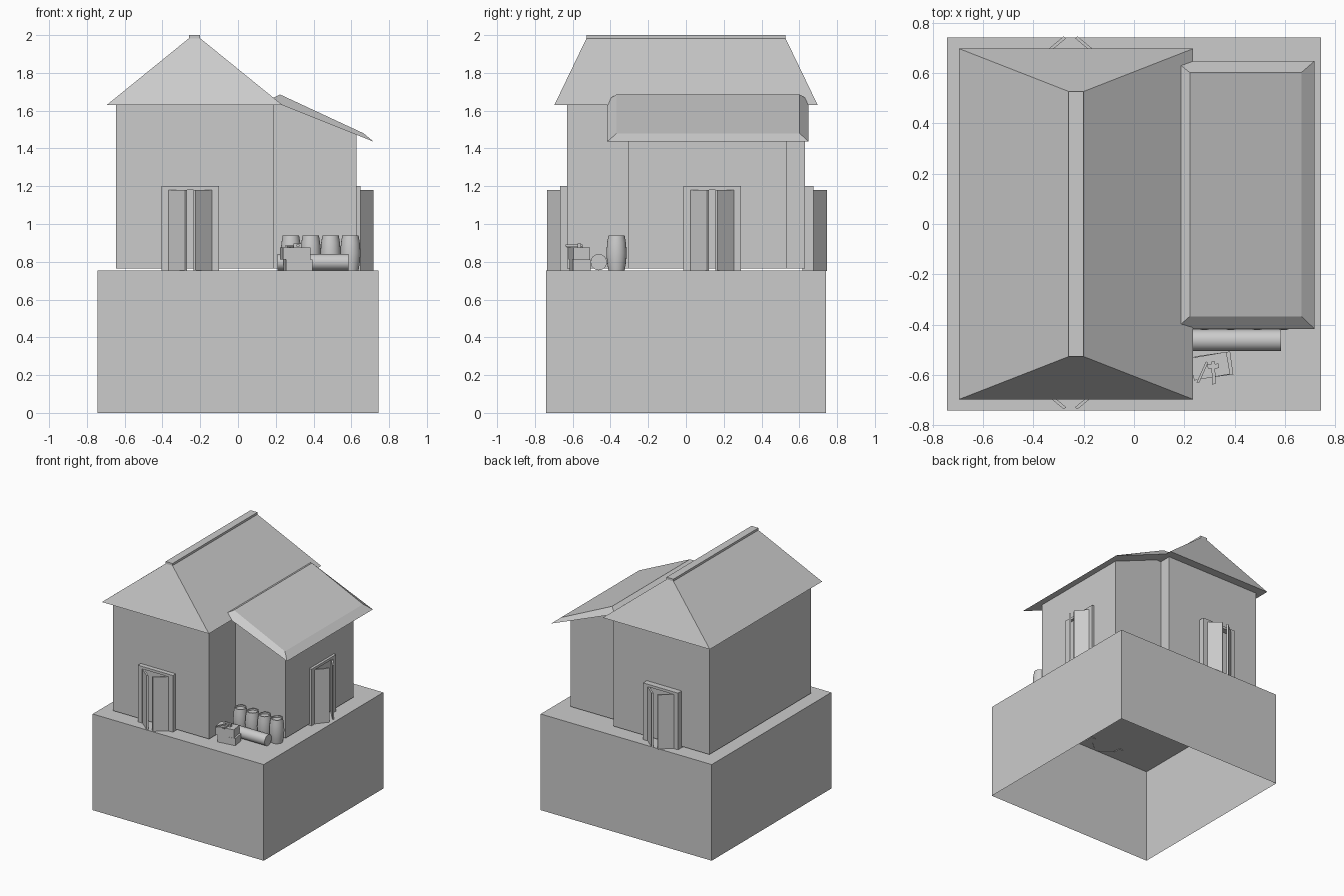
import bpy, bmesh, math
from mathutils import Matrix, Vector

if "Cube" in bpy.data.objects:
    bpy.data.objects.remove(bpy.data.objects["Cube"])


def make(name, verts, faces):
    me = bpy.data.meshes.new(name)
    me.from_pydata(verts, [], faces)
    bm = bmesh.new()
    bm.from_mesh(me)
    bmesh.ops.recalc_face_normals(bm, faces=bm.faces)
    bm.to_mesh(me)
    bm.free()
    ob = bpy.data.objects.new(name, me)
    bpy.context.collection.objects.link(ob)
    return ob


HEX = [(0, 3, 2, 1), (4, 5, 6, 7), (0, 1, 5, 4), (1, 2, 6, 5), (2, 3, 7, 6), (3, 0, 4, 7)]


def rect(x0, x1, y0, y1, za, zb=None):
    """Four corners; za on the x0 side, zb on the x1 side."""
    zb = za if zb is None else zb
    return [(x0, y0, za), (x1, y0, zb), (x1, y1, zb), (x0, y1, za)]


def hexa(name, low, high, open_bottom=False):
    return make(name, low + high, HEX[1:] if open_bottom else HEX)


def box(name, x0, x1, y0, y1, z0, z1, open_bottom=False):
    return hexa(name, rect(x0, x1, y0, y1, z0), rect(x0, x1, y0, y1, z1), open_bottom)


def place(ob, x, y, angle, z=0):
    ob.matrix_world = Matrix.Translation((x, y, z)) @ Matrix.Rotation(math.radians(angle), 4, 'Z')
    return ob


def lathe(name, profile, n=24):
    """Revolve (radius, z) points round z, closing both ends."""
    verts = [(r * math.cos(2 * math.pi * i / n), r * math.sin(2 * math.pi * i / n), z)
             for r, z in profile for i in range(n)]
    faces = [(k * n + i, k * n + (i + 1) % n, (k + 1) * n + (i + 1) % n, (k + 1) * n + i)
             for k in range(len(profile) - 1) for i in range(n)]
    last = (len(profile) - 1) * n
    faces += [tuple(range(n))[::-1], tuple(range(last, last + n))]
    ob = make(name, verts, faces)
    bpy.ops.object.select_all(action='DESELECT')
    bpy.context.view_layer.objects.active = ob
    ob.select_set(True)
    bpy.ops.object.shade_smooth_by_angle(angle=math.radians(35))
    return ob


# Hollow plinth, open underneath
G = 0.755
box("plinth", -0.743, 0.743, -0.742, 0.742, 0, G, open_bottom=True)

# Main house walls, hipped roof and ridge cap
box("main_walls", -0.645, 0.19, -0.63, 0.63, 0.765, 1.632)
hexa("main_roof", rect(-0.695, 0.235, -0.697, 0.697, 1.63),
     rect(-0.26, -0.2, -0.527, 0.527, 1.983))
box("ridge_cap", -0.26, -0.2, -0.527, 0.527, 1.98, 2.0)

# Side annex: walls, sloping gable filler and bevelled lean-to roof
box("annex_walls", 0.185, 0.628, -0.305, 0.535, 0.765, 1.45)
hexa("annex_gable", rect(0.185, 0.628, -0.305, 0.535, 1.45),
     rect(0.185, 0.628, -0.305, 0.535, 1.655, 1.476))
hexa("annex_roof", rect(0.165, 0.718, -0.417, 0.648, 1.657, 1.436),
     rect(0.222, 0.665, -0.367, 0.602, 1.686, 1.48))


# Door: surround and two leaves ajar; local -y is outward, y = 0 is the frame face
def door(label, x, y, angle):
    parts = [box(label + "_jamb_left", -0.152, -0.115, 0, 0.06, 0.75, 1.2),
             box(label + "_jamb_right", 0.115, 0.152, 0, 0.06, 0.75, 1.2),
             box(label + "_lintel", -0.115, 0.115, 0, 0.06, 1.18, 1.2)]
    for side, s in (("left", -1), ("right", 1)):
        hinge, tip = Vector((s * 0.115, 0.003)), Vector((s * 0.028, -0.07))
        d = (tip - hinge).normalized()
        off = Vector((-s * abs(d.y), -abs(d.x))) * -0.014
        pts = [hinge, tip, tip - Vector((off.x, off.y)), hinge - Vector((off.x, off.y))]
        pts[2] = tip + Vector((s * -0.011, 0.007))
        pts[3] = hinge + Vector((s * -0.011, 0.007))
        parts.append(hexa(label + "_leaf_" + side, [(p.x, p.y, 0.752) for p in pts],
                          [(p.x, p.y, 1.18) for p in pts]))
    for p in parts:
        place(p, x, y, angle)


door("front_door", -0.252, -0.666, 0)
door("side_door", 0.648, 0.14, 90)
door("back_door", -0.252, 0.676, 180)

# Row of standing barrels with recessed lids
profile = [(0.043, 0), (0.05, 0.04), (0.054, 0.09), (0.05, 0.145), (0.043, 0.185),
           (0.036, 0.185), (0.036, 0.172)]
for i in range(4):
    place(lathe(f"barrel_{i + 1}", profile), 0.28 + i * 0.105, -0.368, 0, G)

# Log lying on its side
log = lathe("log", [(0.043, 0), (0.043, 0.375)])
log.matrix_world = Matrix.Translation((0.21, -0.462, G + 0.043)) @ Matrix.Rotation(math.pi / 2, 4, 'Y')

# Stacked crates, each a little turned
place(box("lower_crate", -0.071, 0.071, -0.046, 0.046, 0, 0.056), 0.318, -0.562, 8, G)
place(box("upper_crate", -0.073, 0.073, -0.045, 0.045, 0, 0.065), 0.303, -0.565, 10, G + 0.056)

# Hammer and chisel on the crates
TOP = G + 0.121
place(box("hammer_handle", -0.007, 0.007, -0.075, 0.015, 0.004, 0.016), 0.315, -0.562, 2, TOP)
place(box("hammer_head", -0.022, 0.022, -0.009, 0.009, 0, 0.02), 0.315, -0.565, 2, TOP)
place(box("chisel", -0.005, 0.005, -0.045, 0.045, 0, 0.01), 0.272, -0.59, -24, TOP)
